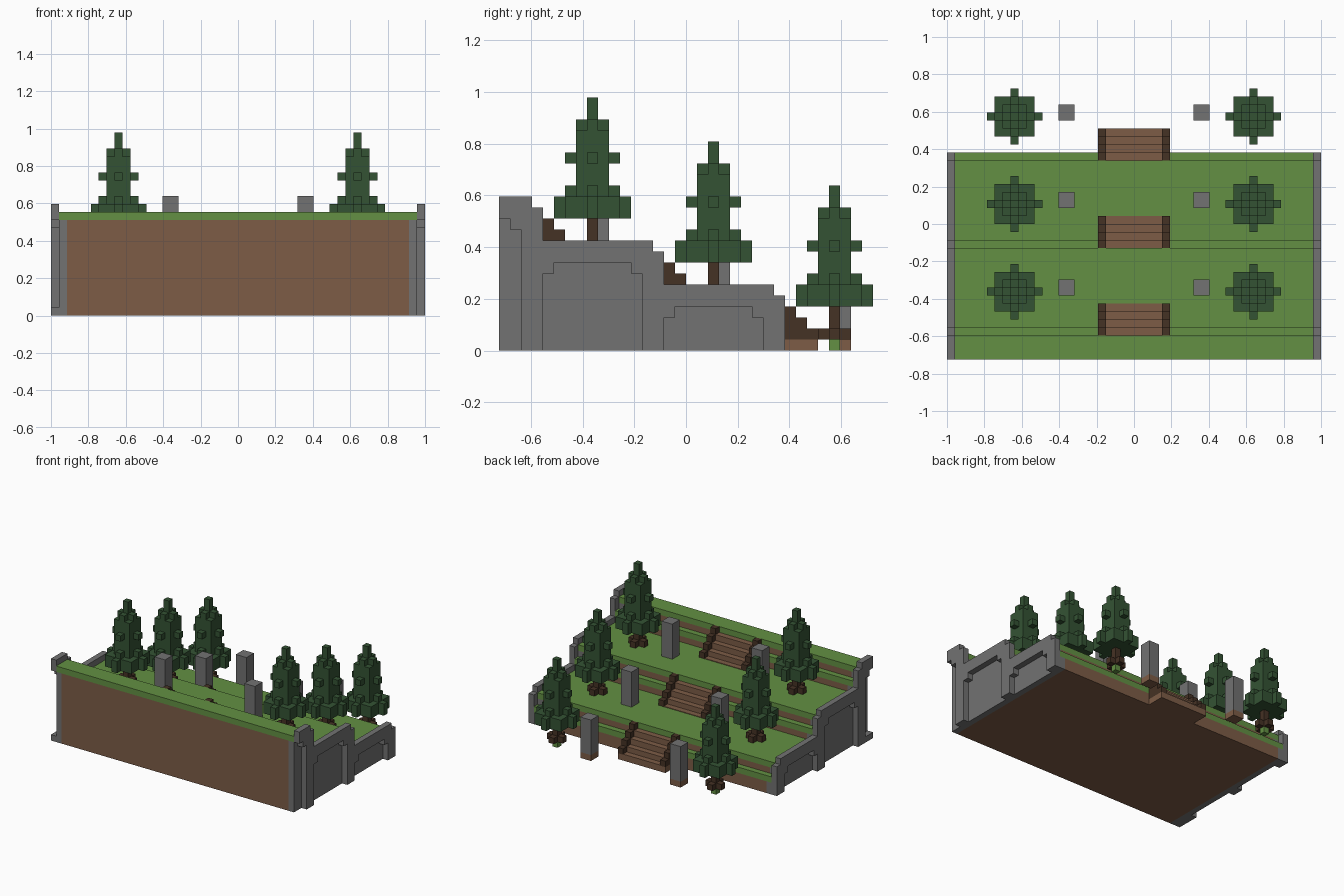
import bpy
import bmesh
from mathutils import Matrix, Vector

if "Cube" in bpy.data.objects:
    bpy.data.objects.remove(bpy.data.objects["Cube"], do_unlink=True)

U = 2 / 47      # one block
DEPTH = 34      # blocks from front to back


def material(name, r, g, b):
    m = bpy.data.materials.new(name)
    m.use_nodes = True
    m.diffuse_color = (r, g, b, 1)
    m.node_tree.nodes["Principled BSDF"].inputs["Base Color"].default_value = (r, g, b, 1)
    return m


GRASS = material("grass green", 0.125, 0.28, 0.056)
DIRT = material("earth brown", 0.205, 0.107, 0.061)
STONE = material("stone grey", 0.168, 0.168, 0.168)
LEAF = material("pine green", 0.034, 0.086, 0.034)
BARK = material("dark wood", 0.06, 0.032, 0.018)


def place(x, y, z):
    """Block coordinates (y counted from the front) to model space."""
    return Vector((x * U, (y - DEPTH / 2) * U, z * U))


def finish(bm, name, mat):
    bmesh.ops.recalc_face_normals(bm, faces=bm.faces)
    mesh = bpy.data.meshes.new(name)
    bm.to_mesh(mesh)
    bm.free()
    mesh.materials.append(mat)
    bpy.context.collection.objects.link(bpy.data.objects.new(name, mesh))


def blocks(name, mat, boxes):
    """One object from boxes given as (x0, x1, y0, y1, z0, z1)."""
    bm = bmesh.new()
    for x0, x1, y0, y1, z0, z1 in boxes:
        size = Matrix.Diagonal(((x1 - x0) * U, (y1 - y0) * U, (z1 - z0) * U, 1))
        mid = place((x0 + x1) / 2, (y0 + y1) / 2, (z0 + z1) / 2)
        bmesh.ops.create_cube(bm, size=1, matrix=Matrix.Translation(mid) @ size)
    finish(bm, name, mat)


def extrude_profile(name, mat, outline, x0, x1):
    """Side outline of (y, z) points, extruded along x."""
    bm = bmesh.new()
    face = bm.faces.new([bm.verts.new(place(x0, y, z)) for y, z in outline])
    new = bmesh.ops.extrude_face_region(bm, geom=[face])["geom"]
    verts = [v for v in new if isinstance(v, bmesh.types.BMVert)]
    bmesh.ops.translate(bm, verts=verts, vec=((x1 - x0) * U, 0, 0))
    finish(bm, name, mat)


# Terraces: (front, back, grass height)
LEVELS = [(0, 3, 13), (3, 4, 11), (4, 14, 9), (14, 15, 7), (15, 25, 5), (25, 26, 3)]
ground = [(0, 0)]
for y0, y1, top in LEVELS:
    ground += [(y0, top - 1), (y1, top - 1)]
ground.append((26, 0))
extrude_profile("earth_bank", DIRT, ground, -21.5, 21.5)
blocks("terrace_grass", GRASS, [(-22.5, 22.5, a, b, t - 1, t) for a, b, t in LEVELS])

# Side walls: backing slab and outer frame with two arched recesses
FRAME = [(0, 14), (3, 14), (3, 13), (4, 13), (4, 10), (14, 10), (14, 9), (15, 9),
         (15, 6), (25, 6), (25, 5), (26, 5), (26, 0), (24, 0), (24, 3), (23, 3),
         (23, 4), (16, 4), (16, 3), (15, 3), (15, 0), (13, 0), (13, 7), (12, 7),
         (12, 8), (5, 8), (5, 7), (4, 7), (4, 0), (2, 0), (2, 11), (1, 11),
         (1, 12), (0, 12)]
for side, s in (("left", 1), ("right", -1)):
    extrude_profile(side + "_wall_backing", STONE, ground, s * 21.5, s * 22.5)
    extrude_profile(side + "_wall_frame", STONE, FRAME, s * 22.5, s * 23.5)
blocks("right_wall_foot", STONE, [(-23.5, -22.5, 0, 2, 0, 1)])

# Stairs with raised dark rails
for n, start in enumerate((3, 14, 25), 1):
    low = 13 - 4 * n
    treads, rails = [], []
    for i in range(4):
        y, top = start + i, low + 4 - i
        treads.append((-3.5, 3.5, y, y + 1, low, max(top - 1, low + 0.1)))
        rails += [(x, x + 1, y, y + 1, low, top) for x in (-4.5, 3.5)]
    blocks(f"stair_treads_{n}", DIRT, treads)
    blocks(f"stair_rails_{n}", BARK, rails)
blocks("lower_stair_base", DIRT, [(-4.5, 4.5, 26, 29, 0, 1)])


def column(cx, cy, wx, wy, z0, z1):
    return (cx - wx / 2, cx + wx / 2, cy - wy / 2, cy + wy / 2, z0, z1)


def cross(cx, cy, w, z0, z1):
    return [column(cx, cy, w, 1, z0, z1), column(cx, cy, 1, w, z0, z1)]


# Pines and stone posts on each terrace
for n in range(3):
    base = 9 - 4 * n
    for side, s in (("left", 1), ("right", -1)):
        x, y, z = 15 * s, 8.5 + 11 * n, base + 3
        tag = f"{side}_{n + 1}"
        blocks("pine_trunk_" + tag, BARK,
               [column(x, y, 1, 1, base, z + 1)] + cross(x, y, 3, base, base + 1))
        foliage = [column(x, y, 5, 5, z, z + 2), column(x, y, 3, 3, z + 2, z + 8),
                   column(x, y, 1, 1, z + 9, z + 11)]
        for width, lo, hi in ((7, 0, 2), (5, 2, 3), (5, 5, 6), (3, 8, 9)):
            foliage += cross(x, y, width, z + lo, z + hi)
        blocks("pine_foliage_" + tag, LEAF, foliage)

        px, py = 8.5 * s, 9 + 11 * n
        blocks("stone_post_" + tag, STONE, [column(px, py, 2, 2, base, base + 6)])
        if n == 2:
            blocks("pine_turf_" + tag, GRASS, [column(x, y, 1, 1, 0, 1)])
            blocks("post_footing_" + tag, DIRT, [column(px, py, 2, 2, 0, 1)])
